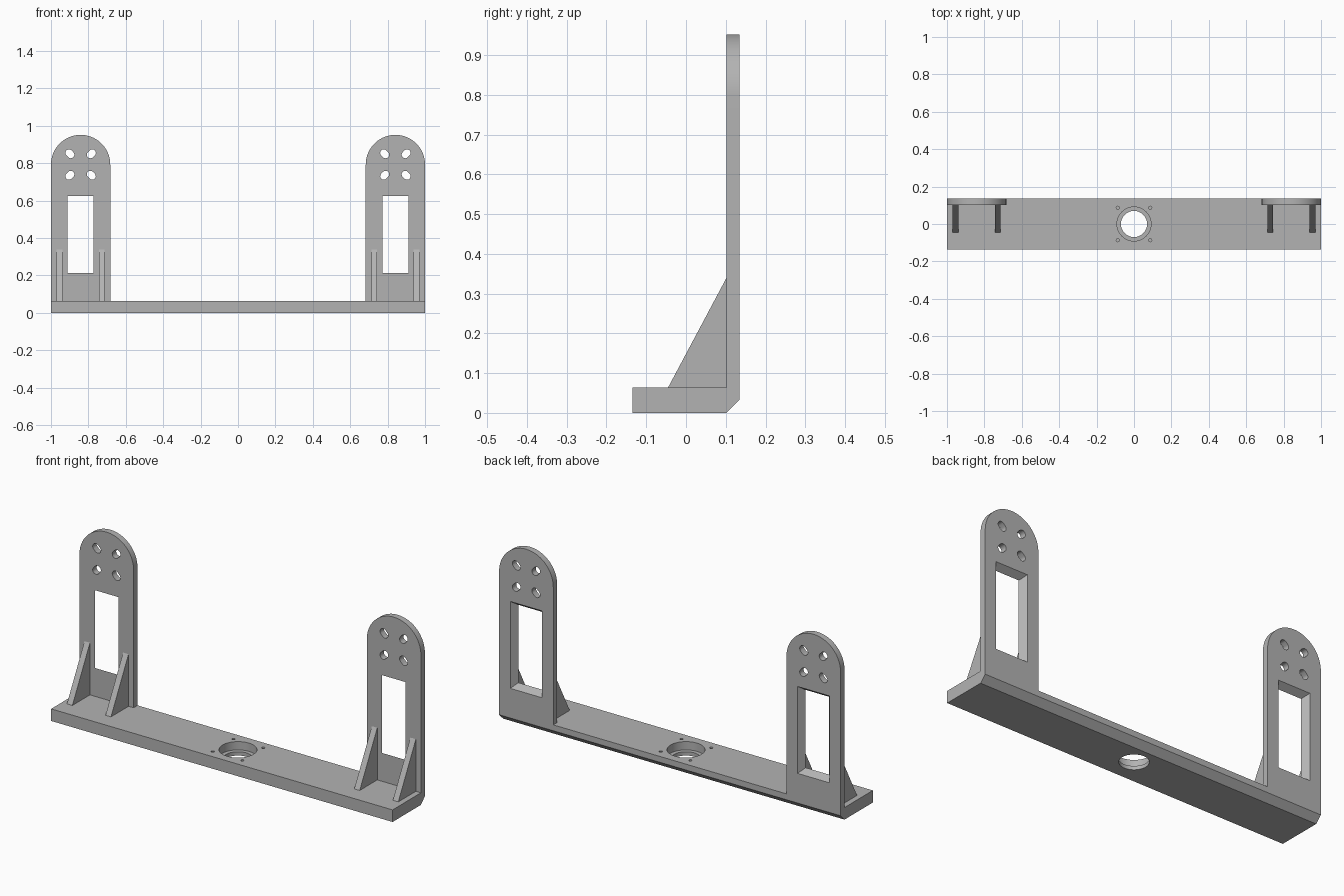
import bpy, bmesh
from math import cos, sin, pi, radians
from mathutils import Vector

if "Cube" in bpy.data.objects:
    bpy.data.objects.remove(bpy.data.objects["Cube"], do_unlink=True)

grey = bpy.data.materials.new("plain_grey")
grey.use_nodes = True
colour = (0.45, 0.45, 0.45, 1)
grey.diffuse_color = colour
grey.node_tree.nodes["Principled BSDF"].inputs["Base Color"].default_value = colour

# Main sizes
DEPTH, THICK = 0.135, 0.064
FRONT, BACK = 0.102, 0.135
MID, RADIUS, SPRING = 0.8415, 0.1585, 0.793


def loft(bm, rings):
    """Closed solid through rings of equal point count."""
    rows = [[bm.verts.new(p) for p in ring] for ring in rings]
    n = len(rows[0])
    faces = [bm.faces.new(rows[0]), bm.faces.new(rows[-1])]
    for a, b in zip(rows, rows[1:]):
        for i in range(n):
            j = (i + 1) % n
            faces.append(bm.faces.new((a[i], a[j], b[j], b[i])))
    bmesh.ops.recalc_face_normals(bm, faces=faces)


def finish(name, bm):
    mesh = bpy.data.meshes.new(name)
    bm.to_mesh(mesh)
    bm.free()
    mesh.materials.append(grey)
    obj = bpy.data.objects.new(name, mesh)
    bpy.context.scene.collection.objects.link(obj)
    return obj


def activate(obj):
    bpy.ops.object.select_all(action="DESELECT")
    obj.select_set(True)
    bpy.context.view_layer.objects.active = obj


def cut(obj, bm):
    """Subtract the cutter, then smooth the round walls."""
    cutter = finish("cutter", bm)
    cutter.hide_render = True
    mod = obj.modifiers.new("cut", "BOOLEAN")
    mod.operation, mod.solver, mod.object = "DIFFERENCE", "EXACT", cutter
    activate(obj)
    bpy.ops.object.modifier_apply(modifier=mod.name)
    bpy.data.objects.remove(cutter, do_unlink=True)
    activate(obj)
    bpy.ops.object.shade_smooth_by_angle(angle=radians(30))


def disc(x, y, z, r, n):
    return [(x + r * cos(2 * pi * i / n), y + r * sin(2 * pi * i / n), z) for i in range(n)]


def rect(x, z, hx, hz, y):
    return [(x + a * hx, y, z + b * hz) for a, b in ((-1, -1), (1, -1), (1, 1), (-1, 1))]


def slot(x, z, angle, r, half, y):
    """Rounded slot outline along a direction in the upright's plane."""
    pts = []
    for end in (0, pi):
        for i in range(13):
            t = angle + end - pi / 2 + pi * i / 12
            pts.append((x + half * cos(angle + end) + r * cos(t), y,
                        z + half * sin(angle + end) + r * sin(t)))
    return pts


# Base bar with a chamfered lower back edge
profile = [(-DEPTH, 0), (FRONT, 0), (DEPTH, 0.033), (DEPTH, THICK), (-DEPTH, THICK)]
bm = bmesh.new()
loft(bm, [[(x, y, z) for y, z in profile] for x in (-1, 1)])
base = finish("base_bar", bm)

# Stepped centre bore and four blind screw holes
bm = bmesh.new()
levels = [(-0.05, 0.07), (0.02, 0.07), (0.02, 0.091), (0.1, 0.091)]
loft(bm, [disc(0, 0, z, r, 64) for z, r in levels])
for x in (-0.087, 0.087):
    for y in (-0.087, 0.087):
        loft(bm, [disc(x, y, z, 0.008, 16) for z in (0.024, 0.1)])
cut(base, bm)

for side, s in (("left", 1), ("right", -1)):
    cx = s * MID

    # Upright plate with a rounded top
    outline = [(cx + RADIUS * cos(pi * i / 40), SPRING + RADIUS * sin(pi * i / 40))
               for i in range(41)]
    outline += [(cx - RADIUS, THICK), (cx + RADIUS, THICK)]
    bm = bmesh.new()
    loft(bm, [[(x, y, z) for x, z in outline] for y in (FRONT, BACK)])
    upright = finish(side + "_upright", bm)

    # Window flaring toward the back, and four diagonal slots
    bm = bmesh.new()
    step, flare = BACK - FRONT, 0.024
    loft(bm, [rect(cx, 0.42, 0.069 + k * flare, 0.206 + k * flare, FRONT + k * step)
              for k in (-0.5, 1.5)])
    for k in range(4):
        a = pi / 4 + k * pi / 2
        x, z = cx + 0.081 * cos(a), SPRING + 0.081 * sin(a)
        loft(bm, [slot(x, z, a, 0.019, 0.007, y) for y in (FRONT - 0.03, BACK + 0.03)])
    cut(upright, bm)

    # Triangular braces
    for place, dx in (("outer", 0.113 * s), ("inner", -0.113 * s)):
        bm = bmesh.new()
        tri = [(-0.045, THICK), (FRONT, THICK), (FRONT, 0.34)]
        loft(bm, [[(cx + dx + w, y, z) for y, z in tri] for w in (-0.016, 0.016)])
        finish(f"{side}_{place}_brace", bm)
